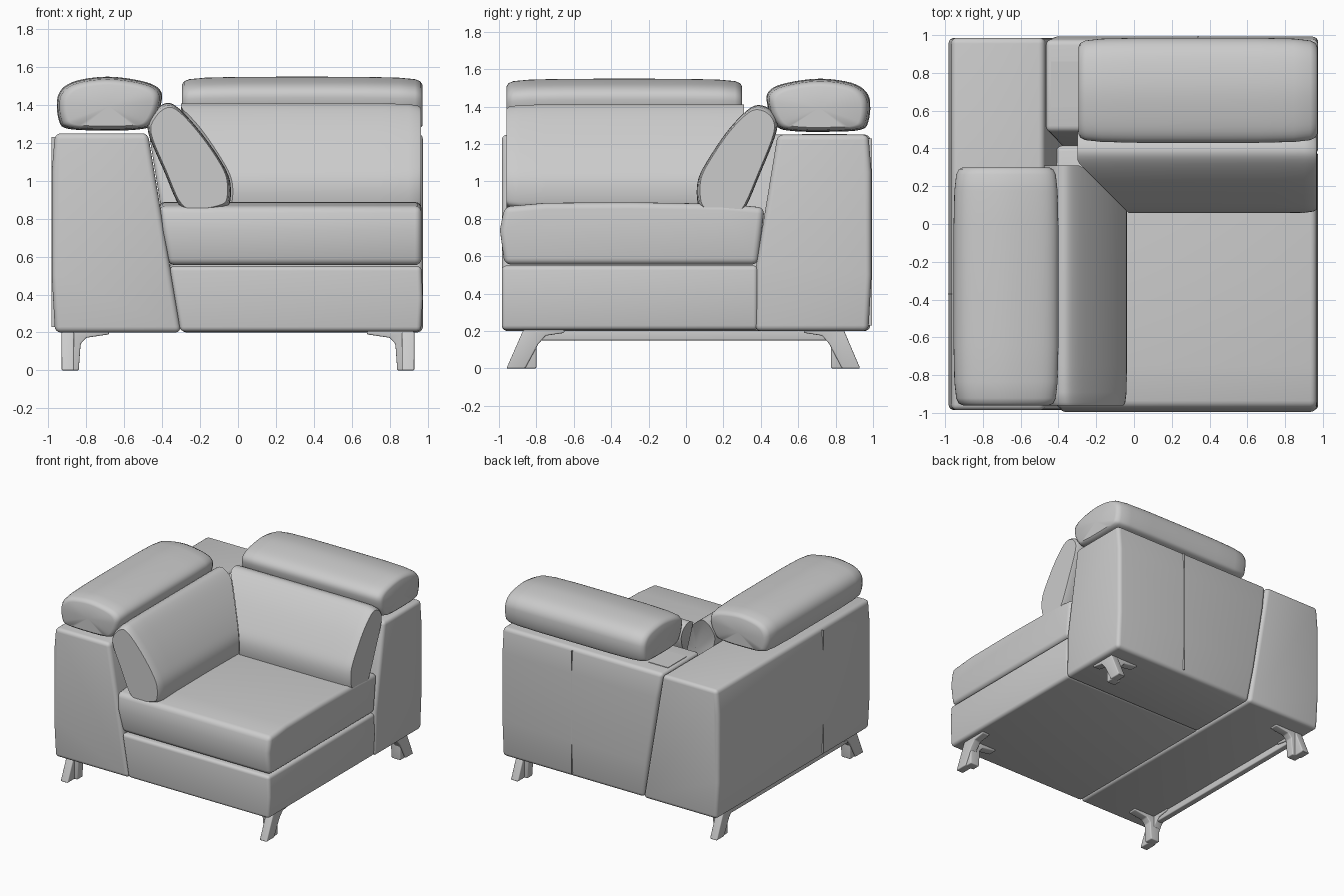
import bpy, bmesh, math
from mathutils import Vector

if "Cube" in bpy.data.objects:
    bpy.data.objects.remove(bpy.data.objects["Cube"])


def spline(pts, n=5):
    """Closed Catmull-Rom curve through a few points."""
    out, k = [], len(pts)
    P = [Vector(p) for p in pts]
    for i in range(k):
        a, b, c, d = P[i - 1], P[i], P[(i + 1) % k], P[(i + 2) % k]
        for j in range(n):
            t = j / n
            out.append(0.5 * (2 * b + (c - a) * t + (2 * a - 5 * b + 4 * c - d) * t * t
                              + (3 * b - a - 3 * c + d) * t ** 3))
    return out


def loft(name, profile, axis, stations, bevel=0.0, crown=0.0, fan=False):
    """Sweep a (u, z) profile along x or y. A station is (position or function of u, z; scale)."""
    bm = bmesh.new()
    pts = [Vector(p) for p in profile]
    us, vs = [p.x for p in pts], [p.y for p in pts]
    c = Vector(((min(us) + max(us)) / 2, (min(vs) + max(vs)) / 2))
    rings = []
    for i, (pos, s) in enumerate(stations):
        f = 2 * i / (len(stations) - 1) - 1
        ring = []
        for p in pts:
            q = c + (p - c) * s
            t = pos(q.x, q.y) if callable(pos) else pos
            z = q.y + (crown * (1 - f * f) if q.y > c.y else 0)
            ring.append(bm.verts.new((t, q.x, z) if axis == 'x' else (q.x, t, z)))
        rings.append(ring)
    n = len(pts)
    for a, b in zip(rings, rings[1:]):
        for i in range(n):
            j = (i + 1) % n
            bm.faces.new((a[i], a[j], b[j], b[i]))
    for ring in (rings[0], rings[-1]):
        if fan:
            mid = bm.verts.new(sum((v.co for v in ring), Vector()) / n)
            for i in range(n):
                bm.faces.new((ring[i], ring[(i + 1) % n], mid))
        else:
            bm.faces.new(ring)
    bmesh.ops.recalc_face_normals(bm, faces=bm.faces)
    if bevel:
        edges = [e for e in bm.edges if e.calc_face_angle(0) > 0.4]
        bmesh.ops.bevel(bm, geom=edges, offset=bevel, segments=4, profile=0.5,
                        affect='EDGES', clamp_overlap=True)
    me = bpy.data.meshes.new(name)
    bm.to_mesh(me)
    bm.free()
    ob = bpy.data.objects.new(name, me)
    bpy.context.collection.objects.link(ob)
    bpy.ops.object.select_all(action='DESELECT')
    ob.select_set(True)
    bpy.context.view_layer.objects.active = ob
    bpy.ops.object.shade_smooth_by_angle(angle=math.radians(40))
    return ob


def box(name, lo, hi, bevel=0.0):
    rect = [(lo[0], lo[2]), (hi[0], lo[2]), (hi[0], hi[2]), (lo[0], hi[2])]
    return loft(name, rect, 'y', [(lo[1], 1), (hi[1], 1)], bevel)


def slant(z):
    """Inner sloping face of the left side body."""
    return -0.30 - 0.17 * (z - 0.2) / 1.05


# Left side body and rear body
loft("left_body", [(-0.965, 0.2), (-0.982, 0.5), (-0.982, 1.05), (-0.965, 1.25),
                   (-0.475, 1.25), (-0.30, 0.2)], 'y', [(-0.985, 1), (0.985, 1)], 0.03)
loft("rear_body", [(0.975, 0.2), (0.992, 0.5), (0.992, 1.05), (0.975, 1.25),
                   (0.49, 1.25), (0.375, 0.55), (0.37, 0.2)], 'x',
     [(lambda u, v: slant(v), 1), (0.975, 1)], 0.03)

# Stitched seams on the outer panels and the hatch in the corner
box("left_seam", (-0.984, -0.374, 0.23), (-0.95, -0.368, 1.23))
box("rear_seam", (0.337, 0.95, 0.23), (0.343, 0.994, 1.23))
box("corner_hatch", (-0.44, 0.62, 1.23), (-0.26, 0.86, 1.254))

# Seat base and seat cushion
loft("seat_base", [(-0.305, 0.205), (0.965, 0.205), (0.975, 0.38), (0.968, 0.55),
                   (-0.362, 0.55)], 'y', [(-0.985, 1), (0.385, 1)], 0.025)
loft("seat_cushion", [(-0.97, 0.555), (0.385, 0.555), (0.42, 0.86), (0.2, 0.88), (-0.3, 0.888),
                      (-0.75, 0.885), (-0.97, 0.865), (-0.995, 0.74)], 'x',
     [(lambda u, v: slant(v) - 0.01, 1), (0.968, 1)], 0.035)

# Back cushions, mitred where they meet in the corner
rear_profile = spline([(0.06, 0.90), (0.09, 0.835), (0.21, 0.80), (0.30, 0.83), (0.40, 1.05),
                       (0.485, 1.27), (0.475, 1.36), (0.41, 1.405), (0.34, 1.39),
                       (0.23, 1.28), (0.12, 1.12), (0.065, 1.01)])
left_profile = spline([(-0.04, 0.90), (-0.07, 0.855), (-0.20, 0.83), (-0.30, 0.855),
                       (-0.39, 1.05), (-0.475, 1.26), (-0.45, 1.355), (-0.38, 1.41),
                       (-0.31, 1.38), (-0.20, 1.26), (-0.10, 1.12), (-0.045, 1.01)])
loft("rear_cushion", rear_profile, 'x',
     [(lambda u, v: max(0.03 - u, -0.30), 1), (0.2, 1), (0.75, 1), (0.90, 0.99),
      (0.95, 0.96), (0.965, 0.92)], fan=True)
loft("left_cushion", left_profile, 'y',
     [(-0.96, 0.92), (-0.945, 0.96), (-0.89, 0.99), (-0.75, 1), (-0.2, 1),
      (lambda u, v: min(0.03 - u, 0.31), 1)], fan=True)

# Headrests: one padded roll per side, outer edge first
roll = [(0.975, 1.32), (0.93, 1.275), (0.75, 1.265), (0.56, 1.27), (0.48, 1.30),
        (0.43, 1.42), (0.47, 1.485), (0.60, 1.52), (0.75, 1.53), (0.91, 1.50), (0.98, 1.43)]


def roll_stations(a, b):
    return [(a + (b - a) * f, s) for f, s in
            [(0, 0.82), (0.008, 0.90), (0.03, 0.95), (0.1, 0.985), (0.25, 1), (0.5, 1),
             (0.75, 1), (0.9, 0.985), (0.97, 0.95), (0.992, 0.90), (1, 0.82)]]


loft("rear_headrest", spline(roll), 'x', roll_stations(-0.295, 0.972), crown=0.018, fan=True)
loft("left_headrest", spline([(0.03 - u, z) for u, z in roll]), 'y',
     roll_stations(-0.96, 0.30), crown=0.018, fan=True)

# Legs: a splayed blade along y and an upright blade along x
for side, sx in (("left", -1), ("right", 1)):
    for end, sy, k in (("front", -1, 1.0), ("rear", 1, 0.97)):
        blade = [(0.96, 0), (0.86, 0), (0.79, 0.13), (0.75, 0.175), (0.65, 0.19),
                 (0.65, 0.205), (0.87, 0.205)]
        loft(f"{end}_{side}_leg", [(u * k * sy, z) for u, z in blade], 'x',
             [(sx * 0.865, 1), (sx * 0.93, 1)], 0.008)
        wing = [(0.92, 0), (0.84, 0), (0.83, 0.14), (0.80, 0.172), (0.68, 0.19),
                (0.68, 0.205), (0.92, 0.205)]
        loft(f"{end}_{side}_leg_wing", [(u * sx, z) for u, z in wing], 'y',
             [(sy * k * 0.80, 1), (sy * k * 0.87, 1)], 0.008)

# Rail between the left legs
box("left_rail", (-0.925, -0.83, 0.15), (-0.875, 0.81, 0.205), 0.008)
